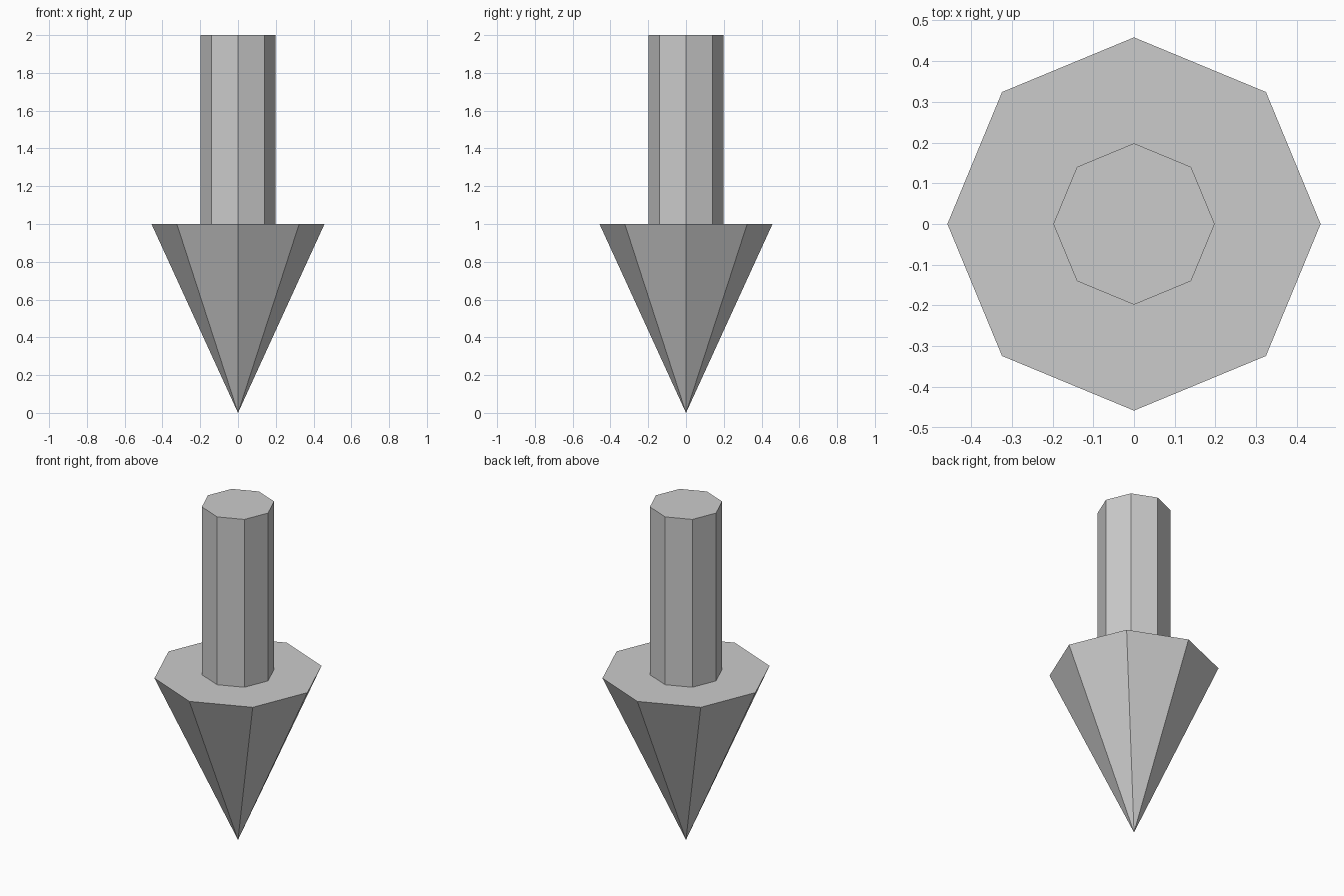
import bpy

if "Cube" in bpy.data.objects:
    bpy.data.objects.remove(bpy.data.objects["Cube"])

SIDES = 8


def tapered_part(name, r_bottom, r_top, z_bottom, z_top):
    """Eight-sided flat-shaded cone or prism with corners on the axes."""
    bpy.ops.mesh.primitive_cone_add(
        vertices=SIDES, radius1=r_bottom, radius2=r_top,
        depth=z_top - z_bottom, location=(0, 0, (z_bottom + z_top) / 2))
    part = bpy.context.object
    part.name = name
    return part


# Pointed head, tip down
tapered_part("arrow_head", 0.0, 0.458, 0.0, 1.0)

# Straight shaft standing on the head
tapered_part("arrow_shaft", 0.198, 0.198, 1.0, 2.0)
